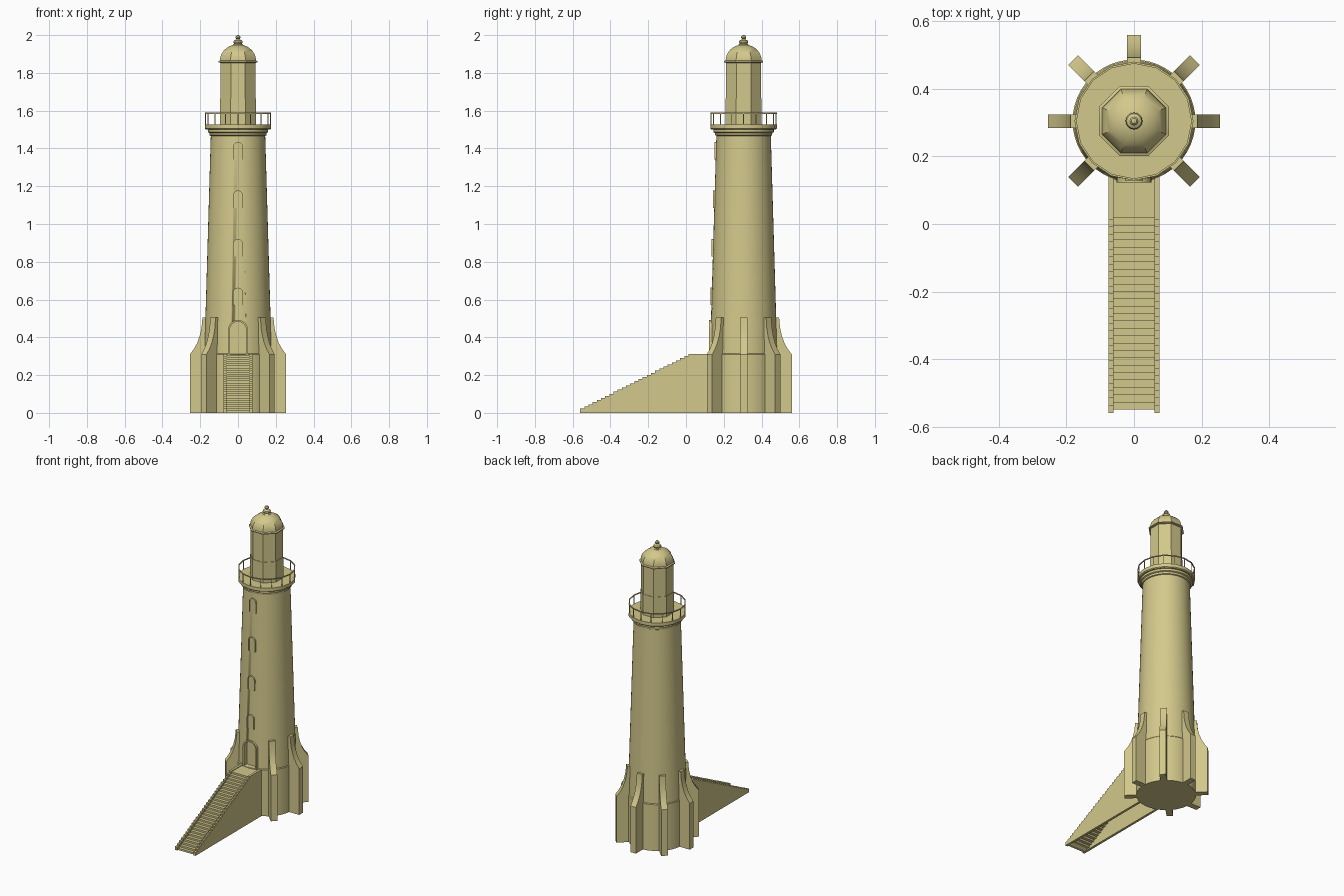
import bpy, bmesh, math
from mathutils import Matrix, Vector

if "Cube" in bpy.data.objects:
    bpy.data.objects.remove(bpy.data.objects["Cube"])

CENTRE = Vector((0, 0.305, 0))
stone = bpy.data.materials.new("sand_stone")
stone.use_nodes = True
colour = (0.65, 0.58, 0.26, 1)
stone.diffuse_color = colour
stone.node_tree.nodes["Principled BSDF"].inputs["Base Color"].default_value = colour


def finish(name, bm, smooth=True):
    bmesh.ops.recalc_face_normals(bm, faces=bm.faces)
    mesh = bpy.data.meshes.new(name)
    bm.to_mesh(mesh)
    bm.free()
    mesh.materials.append(stone)
    ob = bpy.data.objects.new(name, mesh)
    bpy.context.collection.objects.link(ob)
    if smooth:
        bpy.ops.object.select_all(action='DESELECT')
        ob.select_set(True)
        bpy.context.view_layer.objects.active = ob
        bpy.ops.object.shade_smooth_by_angle(angle=math.radians(30))
    return ob


def lathe(name, profile, sides, turn=0.0, loop=False, centre=CENTRE):
    """Spin (radius, height) points; open profiles get flat caps."""
    bm = bmesh.new()
    rings = []
    for r, z in profile:
        angles = [turn + math.tau * i / sides for i in range(sides)]
        rings.append([bm.verts.new(centre + Vector((r * math.cos(a), r * math.sin(a), z)))
                      for a in angles])
    pairs = list(zip(rings, rings[1:]))
    if loop:
        pairs.append((rings[-1], rings[0]))
    else:
        bm.faces.new(rings[0])
        bm.faces.new(rings[-1])
    for low, high in pairs:
        for i in range(sides):
            j = (i + 1) % sides
            bm.faces.new((low[i], low[j], high[j], high[i]))
    return finish(name, bm)


def prism(name, outline, near, far, turn=0.0, origin=Vector()):
    """Extrude an upright (x, z) outline along y, then turn it about z."""
    bm = bmesh.new()
    face = bm.faces.new([bm.verts.new((u, near, v)) for u, v in outline])
    grown = bmesh.ops.extrude_face_region(bm, geom=[face])["geom"]
    bmesh.ops.translate(bm, vec=(0, far - near, 0),
                        verts=[g for g in grown if isinstance(g, bmesh.types.BMVert)])
    bm.transform(Matrix.Translation(origin) @ Matrix.Rotation(turn, 4, 'Z'))
    return finish(name, bm)


def arch(half, bottom, top):
    spring = top - half
    curve = [(half * math.cos(math.pi * i / 12), spring + half * math.sin(math.pi * i / 12))
             for i in range(13)]
    return [(half, bottom)] + curve + [(-half, bottom)]


def arch_frame(name, half, bottom, top, width, near, far):
    outline = arch(half, bottom, top) + arch(half - width, bottom, top - width)[::-1]
    return prism(name, outline, near, far)


def tower_front(z):
    return CENTRE.y - (0.178 - 0.034 * (z - 0.31) / 1.16)


# Tapered tower on a slightly wider drum, with a recessed doorway
tower = lathe("tower", [(0.182, 0), (0.182, 0.31), (0.178, 0.315), (0.144, 1.47)], 48)
cutter = prism("doorway_cutter", arch(0.043, 0.312, 0.483), 0.05, 0.155)
cutter.hide_render = True
cut = tower.modifiers.new("doorway", 'BOOLEAN')
cut.operation = 'DIFFERENCE'
cut.object = cutter
bpy.ops.object.select_all(action='DESELECT')
bpy.context.view_layer.objects.active = tower
tower.select_set(True)
bpy.ops.object.modifier_apply(modifier=cut.name)
bpy.data.objects.remove(cutter)
arch_frame("door_frame", 0.052, 0.31, 0.492, 0.009, 0.123, 0.16)

# Arched windows up the front
for i in range(4):
    low = 0.57 + 0.257 * i
    y = tower_front(low)
    arch_frame(f"window_frame_{i + 1}", 0.026, low, low + 0.093, 0.006, y - 0.006, y + 0.02)
    prism(f"window_pane_{i + 1}", arch(0.021, low, low + 0.088), y - 0.001, y + 0.02)

# Seven flared buttresses, leaving the front free for the stairs
buttress = [(0.15, 0), (0.255, 0), (0.255, 0.31), (0.234, 0.338), (0.216, 0.37),
            (0.202, 0.41), (0.193, 0.45), (0.188, 0.505), (0.15, 0.505)]
for k in range(8):
    if k != 6:
        prism(f"buttress_{k + 1}", buttress, -0.02, 0.02, math.radians(45 * k), CENTRE)


# Stepped staircase with side walls and a landing
def flight(y0, z0, y1, z1, count):
    run, rise = (y1 - y0) / count, (z1 - z0) / count
    points = []
    for i in range(count):
        points += [(y0 + run * i, z0 + rise * i), (y0 + run * i, z0 + rise * (i + 1))]
    return points + [(0.15, z1)]


treads = flight(-0.55, 0.0, 0.04, 0.307, 27)
soffit = [(u + 0.012, max(v - 0.014, -0.0)) for u, v in treads]
soffit = [p for p in soffit if p[1] > 0]
prism("steps", treads + [(0.15, soffit[-1][1])] + soffit[-2::-1] + [(-0.53, 0)],
      -0.062, 0.062, math.pi / 2)
wall = [(-0.56, 0)] + flight(-0.56, 0.012, 0.035, 0.312, 27) + [(0.15, 0)]
for side, name in ((1, "right"), (-1, "left")):
    prism(f"stair_wall_{name}", wall, side * 0.06, side * 0.076, math.pi / 2)

# Cornice and gallery deck
lathe("cornice", [(0.14, 1.465), (0.15, 1.47), (0.152, 1.482), (0.16, 1.486), (0.16, 1.505)], 48)
lathe("gallery_deck", [(0.17, 1.5), (0.176, 1.505), (0.176, 1.527)], 16)

# Railing with posts
lathe("hand_rail", [(0.17, 1.583), (0.176, 1.583), (0.176, 1.589), (0.17, 1.589)], 16, loop=True)
for k in range(16):
    a = math.tau * k / 16
    spot = CENTRE + Vector((0.172 * math.cos(a), 0.172 * math.sin(a), 0))
    lathe(f"rail_post_{k + 1}", [(0.0025, 1.52), (0.0025, 1.586)], 6, centre=spot)

# Eight-sided lantern room and ribbed dome
turn = math.pi / 8
lathe("lantern_base", [(0.103, 1.52), (0.103, 1.665)], 8, turn)
lathe("lantern_room", [(0.1, 1.66), (0.1, 1.86)], 8, turn)
dome = [(0.1, 1.853), (0.112, 1.856), (0.112, 1.862), (0.103, 1.866)]
for i in range(1, 9):
    a = math.radians(82) * i / 8
    dome.append((0.103 * math.cos(a), 1.866 + 0.085 * math.sin(a)))
lathe("dome", dome, 8, turn)

# Finial
lathe("finial", [(0.026, 1.94), (0.026, 1.95), (0.02, 1.955), (0.025, 1.963), (0.022, 1.971),
                 (0.012, 1.976), (0.008, 1.979), (0.013, 1.985), (0.013, 1.991),
                 (0.008, 1.998), (0.002, 2.0)], 16)
